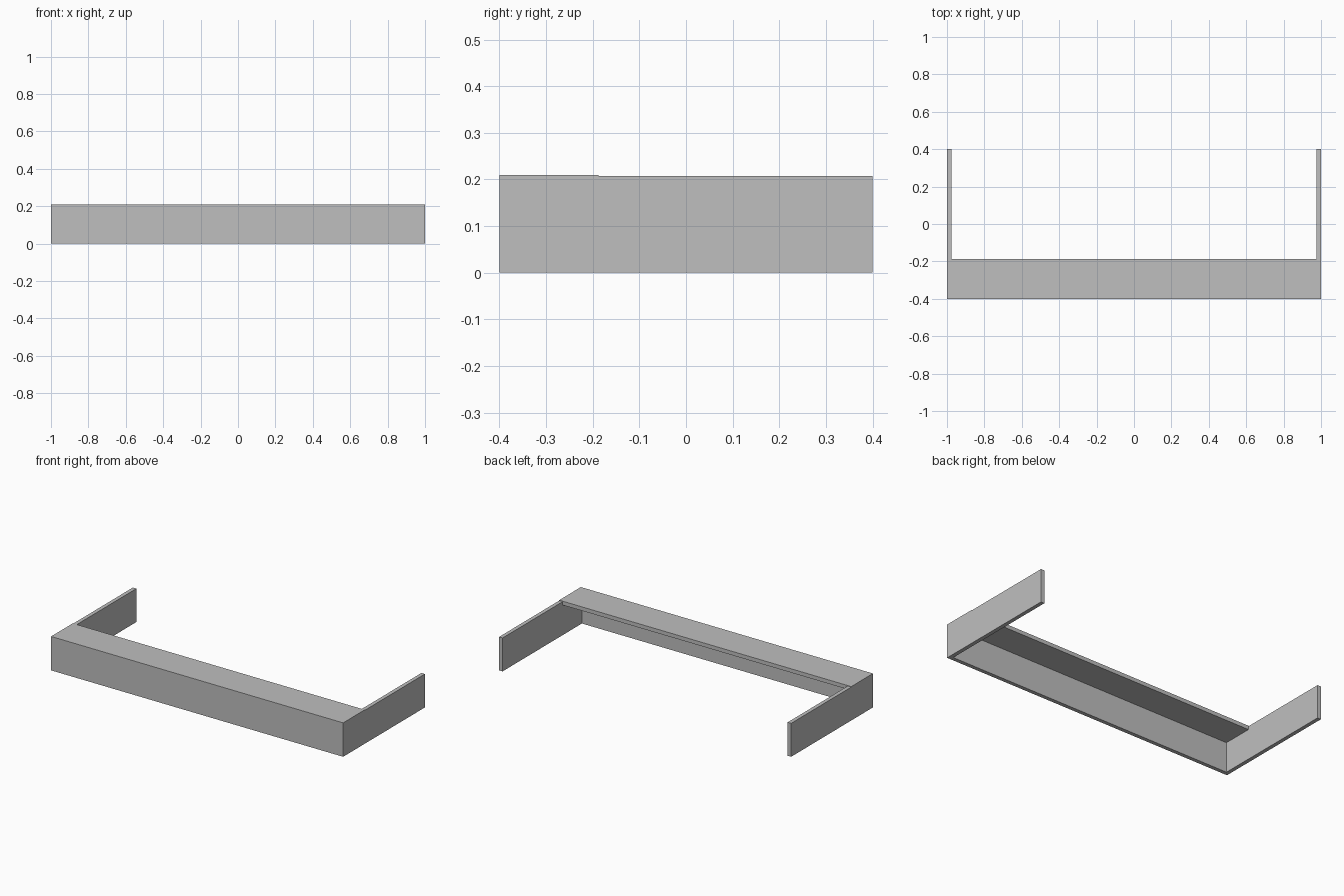
import bpy

# Remove the default object
cube = bpy.data.objects.get("Cube")
if cube:
    bpy.data.objects.remove(cube, do_unlink=True)

# Single flat grey
grey = bpy.data.materials.new("plain_grey")
grey.use_nodes = True
colour = (0.52, 0.52, 0.52, 1)
grey.diffuse_color = colour
grey.node_tree.nodes["Principled BSDF"].inputs["Base Color"].default_value = colour


def board(name, low, high):
    """Flat-sided board spanning two opposite corners."""
    centre = [(a + b) / 2 for a, b in zip(low, high)]
    bpy.ops.mesh.primitive_cube_add(size=1, location=centre)
    obj = bpy.context.object
    obj.name = name
    obj.scale = [b - a for a, b in zip(low, high)]
    bpy.ops.object.transform_apply(location=False, rotation=False, scale=True)
    obj.data.materials.append(grey)
    return obj


half_x, half_y = 1.0, 0.4
thick = 0.024
side_top, shelf_top = 0.207, 0.21
shelf_under = shelf_top - thick
shelf_back = -0.188
inner_x = half_x - thick

# Side boards run the full depth
for name, x in (("right_side", -half_x), ("left_side", inner_x)):
    board(name, (x, -half_y, 0), (x + thick, half_y, shelf_under))
    # Upper strip of each side behind the shelf
    board(name + "_upper_edge", (x, shelf_back, shelf_under),
          (x + thick, half_y, side_top))

# Front board fits between the sides
board("front_board", (-inner_x, -half_y, 0),
      (inner_x, -half_y + thick, shelf_under))

# Shelf caps the front and sides
board("top_shelf", (-half_x, -half_y, shelf_under),
      (half_x, shelf_back, shelf_top))
